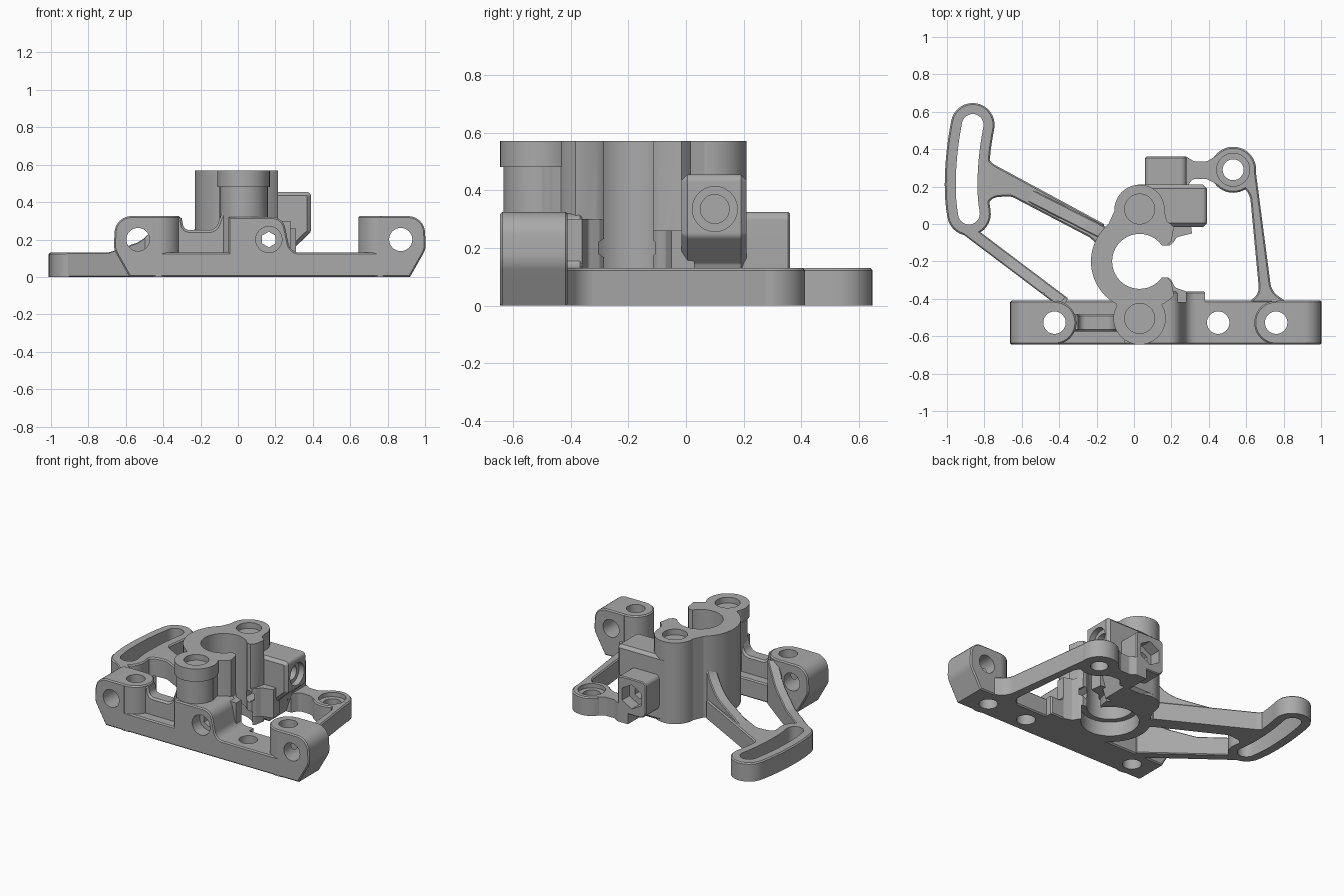
import bpy, bmesh, math
from mathutils import Vector, Matrix

if bpy.data.objects.get("Cube"):
    bpy.data.objects.remove(bpy.data.objects["Cube"])

grey = bpy.data.materials.new("plain grey")
grey.use_nodes = True
colour = (0.4, 0.4, 0.4, 1)
grey.diffuse_color = colour
grey.node_tree.nodes["Principled BSDF"].inputs["Base Color"].default_value = colour

parts, cutters = [], []
FRONT, BACK, LOW, HIGH = -0.645, -0.41, 0.13, 0.325
BORE = (0.03, -0.2)


def fillet(points):
    """Round the corners of an outline; each point is (u, v) or (u, v, radius)."""
    out = []
    for i, p in enumerate(points):
        c = Vector(p[:2])
        if len(p) < 3:
            out.append(c)
            continue
        a = Vector(points[i - 1][:2]) - c
        b = Vector(points[(i + 1) % len(points)][:2]) - c
        half = a.angle(b) / 2
        d = min(p[2] / math.tan(half), 0.48 * a.length, 0.48 * b.length)
        r = d * math.tan(half)
        mid = c + (a.normalized() + b.normalized()).normalized() * (r / math.sin(half))
        s, e = c + a.normalized() * d - mid, c + b.normalized() * d - mid
        out += [mid + s.lerp(e, k / 8).normalized() * r for k in range(9)]
    return out


def circle(u, v, r, n=40, start=0, sweep=360):
    steps = n if sweep == 360 else n + 1
    return [(u + r * math.cos(math.radians(start + sweep * k / n)),
             v + r * math.sin(math.radians(start + sweep * k / n))) for k in range(steps)]


def capsule(path, r):
    """Outline at distance r around an open path, with round ends."""
    pts = [Vector(p) for p in path]
    side, other = [], []
    for i, p in enumerate(pts):
        t = (pts[min(i + 1, len(pts) - 1)] - pts[max(i - 1, 0)]).normalized()
        n = Vector((-t.y, t.x)) * r
        side.append(p + n)
        other.append(p - n)

    def cap(p, start):
        d = start - p
        return [p + Matrix.Rotation(-math.pi * k / 16, 2) @ d for k in range(1, 16)]
    return side + cap(pts[-1], side[-1]) + other[::-1] + cap(pts[0], other[0])


def prism(name, outline, lo, hi, axis="Z", edge=0, cut=False, matrix=None):
    """Extrude an outline along an axis, optionally with broken cap edges."""
    place = {"Z": lambda u, v, w: (u, v, w), "Y": lambda u, v, w: (u, w, v),
             "X": lambda u, v, w: (w, u, v)}[axis]
    bm = bmesh.new()
    rings = [[bm.verts.new(place(p[0], p[1], w)) for p in outline] for w in (lo, hi)]
    caps = [bm.faces.new(r) for r in rings]
    n = len(outline)
    for i in range(n):
        j = (i + 1) % n
        bm.faces.new((rings[0][i], rings[0][j], rings[1][j], rings[1][i]))
    bmesh.ops.recalc_face_normals(bm, faces=bm.faces)
    if edge:
        chosen = caps[1:] if axis == "Z" else caps
        bmesh.ops.bevel(bm, geom=[e for f in chosen for e in f.edges], offset=edge,
                        segments=1, affect="EDGES")
    if matrix:
        bm.transform(matrix)
    mesh = bpy.data.meshes.new(name)
    bm.to_mesh(mesh)
    bm.free()
    ob = bpy.data.objects.new(name, mesh)
    bpy.context.scene.collection.objects.link(ob)
    ob.hide_render = cut
    (cutters if cut else parts).append(ob)


def wall(name, start, end, profile, thick):
    """Upright web between two plan points; profile is (fraction, height, radius)."""
    a, d = Vector((*start, 0)), Vector((end[0] - start[0], end[1] - start[1], 0))
    m = Matrix.Translation(a) @ Matrix.Rotation(math.atan2(d.y, d.x), 4, "Z")
    prism(name, fillet([(p[0] * d.length, *p[1:]) for p in profile]),
          -thick / 2, thick / 2, "Y", 0.006, matrix=m)


# Mounting bar with an upright lug at each end
prism("mounting_bar", fillet([
    (-0.58, 0), (-0.665, 0.15, 0.1), (-0.655, HIGH, 0.12), (-0.425, HIGH), (-0.425, LOW),
    (0.76, LOW), (0.76, HIGH), (0.995, HIGH, 0.12), (1.005, 0.15, 0.1), (0.92, 0)]),
    FRONT, BACK, "Y", 0.008)
for side, x in (("right", -0.425), ("left", 0.76)):
    prism(side + "_lug_boss", circle(x, -0.5275, 0.117), 0, HIGH, edge=0.008)
    prism(side + "_lug_foot", circle(x, -0.5275, 0.117), 0, LOW + 0.01)
prism("bar_bridge", fillet([(-0.36, 0), (-0.36, HIGH - 0.01), (-0.3, HIGH - 0.01), (-0.29, 0.25, 0.04),
      (-0.12, 0.25, 0.05), (-0.08, 0.36), (0, 0.36), (0, 0)]), -0.575, -0.48, "Y", 0.012)
prism("bar_step", fillet([(-0.05, 0), (-0.05, 0.32), (0.24, 0.32, 0.07), (0.28, LOW, 0.07),
      (0.38, LOW), (0.38, 0)]), FRONT, -0.36, "Y", 0.008)

# Split clamp ring with a boss in front and behind
prism("clamp_ring", circle(*BORE, 0.26, 48, 45, 270)
      + fillet([(0.2, -0.31), (0.17, -0.275, 0.02), (0.17, -0.125, 0.02), (0.2, -0.09)]), 0, 0.57)
prism("front_boss", circle(0.03, -0.505, 0.128), 0, 0.5)
prism("front_boss_cap", circle(0.03, -0.505, 0.14), 0.48, 0.57)
prism("back_boss", circle(0.03, 0.075, 0.135), 0, 0.57)
prism("front_neck", fillet([(-0.14, -0.36), (-0.09, -0.43, 0.04), (-0.1, -0.5), (0.16, -0.5),
      (0.14, -0.42, 0.04), (0.2, -0.35), (0, -0.33)]), 0, 0.57)
prism("back_neck", [(-0.15, -0.03), (-0.1, 0.08), (0.16, 0.08), (0.19, -0.04), (0, -0.08)], 0, 0.57)
prism("front_ear", fillet([(0.12, -0.42), (0.12, -0.29), (0.165, -0.27, 0.015), (0.2, -0.3, 0.02),
      (0.22, -0.34, 0.02), (0.28, -0.36), (0.28, -0.42)]), 0, 0.3)
prism("back_ear", fillet([(0.1, 0.03), (0.1, -0.1), (0.165, -0.135, 0.015), (0.21, -0.1, 0.02),
      (0.23, -0.07, 0.02), (0.31, -0.05), (0.3, 0.03)]), 0.06, 0.26)

# Side block and nut housing behind the clamp
prism("side_block", fillet([(0, 0), (0, 0.455), (0.39, 0.455, 0.025), (0.39, 0.24, 0.03),
      (0.29, 0.145, 0.02), (0.24, 0)]), -0.015, 0.21, "Y", 0.02)
prism("nut_housing", fillet([(0.06, 0.07, 0.05), (0.06, HIGH, 0.03), (0.28, HIGH, 0.03),
      (0.28, 0.07, 0.05)]), 0.15, 0.36, "Y", 0.006)

# Screw eye and its arm
prism("screw_eye", circle(0.53, 0.29, 0.123), 0, LOW, edge=0.008)
prism("eye_link", fillet([(0.2, 0.19), (0.2, 0.36), (0.28, 0.36), (0.32, 0.335, 0.03), (0.39, 0.335, 0.03),
      (0.45, 0.37), (0.45, 0.21), (0.39, 0.24, 0.03), (0.31, 0.24, 0.03), (0.28, 0.19)]), 0, LOW)
prism("eye_arm", fillet([(0.61, -0.42), (0.67, -0.37, 0.1), (0.62, 0.16, 0.1), (0.56, 0.22),
      (0.58, 0.35), (0.65, 0.29, 0.05), (0.735, -0.36, 0.1), (0.82, -0.42)]), 0, LOW, edge=0.008)

# Slotted end and the two arms carrying it
arc = [(-0.895 + 0.5 * (t - 0.2) ** 2 * (0.6 if t > 0.2 else 1.2), t)
       for t in [0.055 + 0.475 * k / 12 for k in range(13)]]
prism("slotted_end", capsule(arc, 0.117), 0, LOW, edge=0.008)
prism("upper_arm", fillet([(-0.82, 0.45), (-0.77, 0.33, 0.1), (-0.16, 0.0), (-0.18, -0.12),
      (-0.24, -0.07), (-0.66, 0.15, 0.08), (-0.77, 0.14, 0.06), (-0.8, 0.04), (-0.84, 0.2)]),
      0, LOW, edge=0.008)
wall("arm_gusset", (-0.72, 0.235), (-0.13, -0.065), [(0, 0), (0, LOW - 0.01), (0.2, LOW - 0.01),
     (0.75, 0.19, 0.3), (0.92, 0.3, 0.2), (1, 0.47), (1, 0)], 0.07)
wall("lower_arm", (-0.9, -0.025), (-0.37, -0.425), [(0, 0), (0, LOW), (0.42, LOW, 0.1),
     (0.75, 0.19, 0.2), (0.97, 0.31), (1, 0.31), (1, 0)], 0.065)

# Holes through the bar, lugs, screw eye and slot
for x in (-0.425, 0.45, 0.76):
    prism("bar_hole", circle(x, -0.5275, 0.06), -0.1, 0.7, cut=True)
for x in (-0.535, 0.87):
    prism("lug_hole", circle(x, 0.2, 0.062), -0.8, -0.37, "Y", cut=True)
prism("eye_hole", circle(0.53, 0.29, 0.056), -0.1, 0.3, cut=True)
prism("eye_recess", circle(0.53, 0.29, 0.088), 0.1, 0.3, cut=True)
prism("slot_hole", capsule(arc, 0.058), -0.1, 0.3, cut=True)

# Clamp bore, split, boss recesses and clamp screw passage
prism("bore_hole", circle(*BORE, 0.147), -0.1, 0.8, cut=True)
prism("bore_recess", circle(*BORE, 0.185), -0.1, 0.1, cut=True)
prism("split_gap", [(0.04, -0.285), (0.45, -0.285), (0.45, -0.115), (0.04, -0.115)],
      -0.1, 0.8, cut=True)
for y in (-0.505, 0.08):
    prism("boss_recess", circle(0.03, y, 0.08), 0.53, 0.8, cut=True)
prism("screw_recess", circle(0.165, 0.2, 0.07), -0.8, -0.56, "Y", cut=True)
prism("screw_passage", circle(0.165, 0.2, 0.042, 6, 30), -0.8, 0.6, "Y", cut=True)
prism("nut_pocket", circle(0.17, 0.2, 0.085, 6, 30), 0.28, 0.6, "Y", cut=True)
prism("side_recess", circle(0.1, 0.335, 0.078), 0.35, 0.6, "X", cut=True)
prism("side_hole", circle(0.1, 0.335, 0.05), 0.2, 0.6, "X", cut=True)


def bounds(ob):
    co = [v.co for v in ob.data.vertices]
    return [(min(c[i] for c in co), max(c[i] for c in co)) for i in range(3)]


# Cut every part with the cutters that reach it, then finish the surface
for ob in parts:
    box = bounds(ob)
    for c in cutters:
        if all(a[0] < b[1] and b[0] < a[1] for a, b in zip(box, bounds(c))):
            mod = ob.modifiers.new(c.name, "BOOLEAN")
            mod.operation, mod.object, mod.solver = "DIFFERENCE", c, "EXACT"
graph = bpy.context.evaluated_depsgraph_get()
graph.update()
for ob in parts:
    mesh = bpy.data.meshes.new_from_object(ob.evaluated_get(graph))
    ob.modifiers.clear()
    ob.data = mesh
    mesh.materials.clear()
    mesh.materials.append(grey)
for c in cutters:
    bpy.data.objects.remove(c)
bpy.ops.object.select_all(action="DESELECT")
for ob in parts:
    ob.select_set(True)
bpy.context.view_layer.objects.active = parts[0]
bpy.ops.object.shade_smooth_by_angle(angle=math.radians(30))
